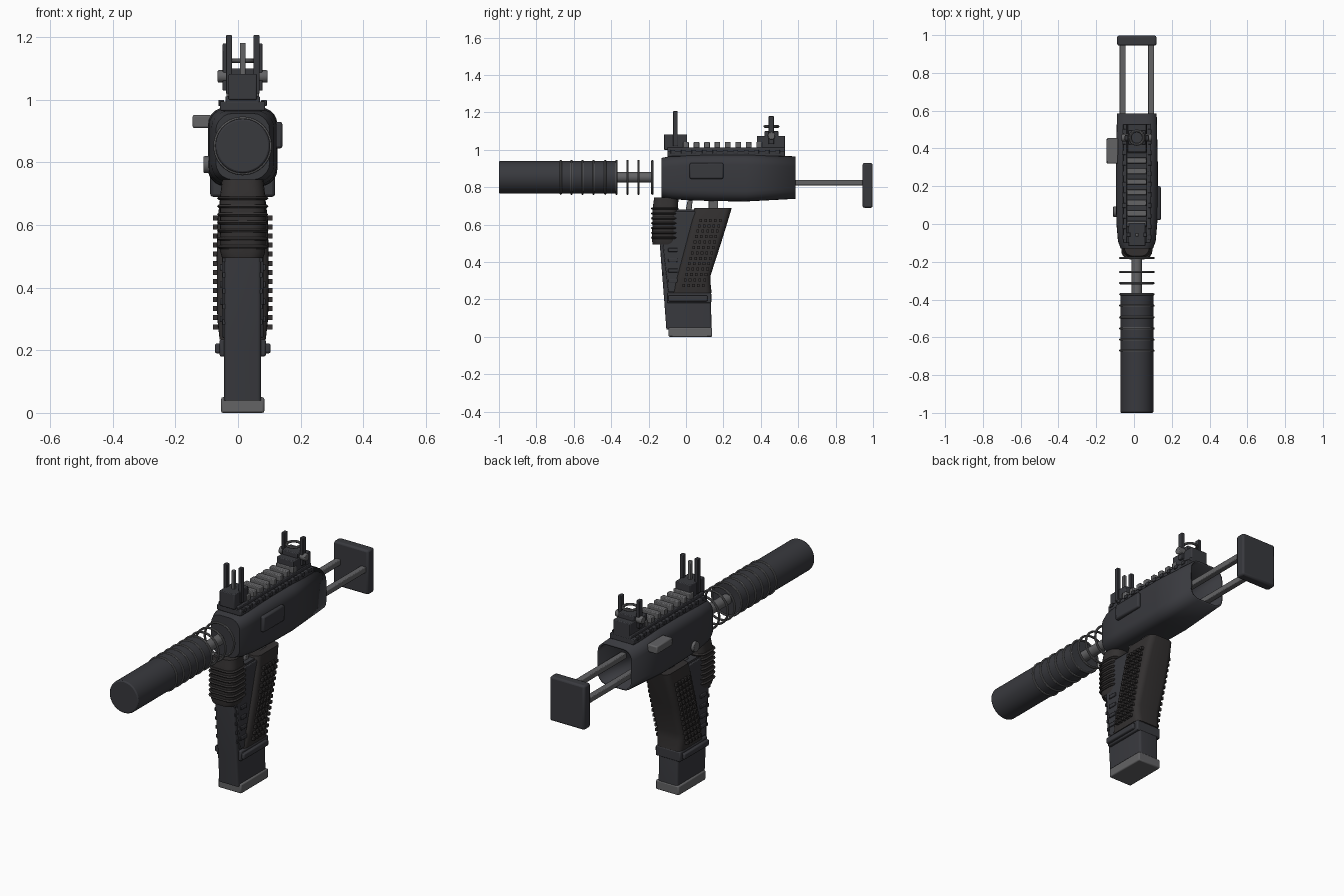
import bpy, bmesh, math
from mathutils import Matrix

if "Cube" in bpy.data.objects:
    bpy.data.objects.remove(bpy.data.objects["Cube"])

CX, BZ = 0.015, 0.853          # symmetry plane, barrel height


def material(name, c):
    m = bpy.data.materials.new(name)
    m.diffuse_color = (*c, 1)
    m.use_nodes = True
    m.node_tree.nodes["Principled BSDF"].inputs["Base Color"].default_value = m.diffuse_color
    return m


BODY = material("charcoal", (0.04, 0.041, 0.048))
GRIP = material("grip_black", (0.033, 0.03, 0.03))
METAL = material("grey_metal", (0.125, 0.125, 0.13))


def finish(name, bm, mat, bevel=0.0):
    bmesh.ops.recalc_face_normals(bm, faces=bm.faces)
    me = bpy.data.meshes.new(name)
    bm.to_mesh(me)
    bm.free()
    me.materials.append(mat)
    ob = bpy.data.objects.new(name, me)
    bpy.context.collection.objects.link(ob)
    if bevel:
        b = ob.modifiers.new("bevel", 'BEVEL')
        b.width, b.segments, b.limit_method = bevel, 2, 'ANGLE'
    return ob


def add_box(bm, x0, x1, y0, y1, z0, z1):
    c = Matrix.Translation((CX + (x0 + x1) / 2, (y0 + y1) / 2, (z0 + z1) / 2))
    bmesh.ops.create_cube(bm, size=1, matrix=c @ Matrix.Diagonal((x1 - x0, y1 - y0, z1 - z0, 1)))


def boxes(name, items, mat, bevel=0.004):
    bm = bmesh.new()
    for it in items:
        add_box(bm, *it)
    return finish(name, bm, mat, bevel)


def cyl(name, axis, c, r, length, mat, bevel=0.0, n=32):
    bm = bmesh.new()
    rot = Matrix.Rotation(math.pi / 2, 4, 'Y' if axis == 'x' else 'X')
    bmesh.ops.create_cone(bm, cap_ends=True, segments=n, radius1=r, radius2=r, depth=length,
                          matrix=Matrix.Translation((CX + c[0], c[1], c[2])) @ rot)
    return finish(name, bm, mat, bevel)


def torus(name, loc, R, r, mat, upright=True):
    bpy.ops.mesh.primitive_torus_add(location=loc, major_radius=R, minor_radius=r, major_segments=40,
                                     minor_segments=8, rotation=(math.pi / 2 if upright else 0, 0, 0))
    ob = bpy.context.object
    ob.name = name
    ob.data.materials.append(mat)


def rounded(hw, a, b, r, seg=5):
    """Rounded rectangle: x within +-hw, second axis from a to b."""
    pts = []
    for i, (sx, v) in enumerate([(1, b - r), (-1, b - r), (-1, a + r), (1, a + r)]):
        for k in range(seg + 1):
            t = math.pi / 2 * (i + k / seg)
            pts.append((sx * (hw - r) + r * math.cos(t), v + r * math.sin(t)))
    return pts


def loft(name, axis, sections, r, mat, open_end=False):
    """Skin rounded sections (position, half width, low, high) along y or z."""
    bm = bmesh.new()
    rings = []
    for p, hw, a, b in sections:
        rings.append([bm.verts.new((CX + x, p, v) if axis == 'y' else (CX + x, v, p))
                      for x, v in rounded(hw, a, b, r)])
    n = len(rings[0])
    for A, B in zip(rings, rings[1:]):
        for i in range(n):
            bm.faces.new((A[i], A[(i + 1) % n], B[(i + 1) % n], B[i]))
    bm.faces.new(rings[0])
    if not open_end:
        bm.faces.new(rings[-1])
    return finish(name, bm, mat)


def prism(name, profile, hw, mat, bevel=0.004):
    """Side profile (y, z) extruded across x."""
    bm = bmesh.new()
    f = bm.faces.new([bm.verts.new((CX - hw, y, z)) for y, z in profile])
    ext = bmesh.ops.extrude_face_region(bm, geom=[f])
    bmesh.ops.translate(bm, vec=(2 * hw, 0, 0),
                        verts=[v for v in ext['geom'] if isinstance(v, bmesh.types.BMVert)])
    return finish(name, bm, mat, bevel)


# Receiver shell, open at the back
shell = loft("receiver", 'y', [(-0.13, .086, .745, .957), (-0.09, .1, .738, .965), (0, .108, .731, .972),
             (0.15, .111, .726, .976), (0.32, .111, .724, .976), (0.585, .105, .738, .965)], 0.055, BODY, True)
sol = shell.modifiers.new("wall", 'SOLIDIFY')
sol.thickness, sol.offset = 0.01, -1

# Receiver side details
boxes("ejection_cover", [(.1, .127, .02, .2, .845, .93)], BODY, .008)
boxes("charging_handle", [(-.16, -.1, .32, .455, .91, .952)], METAL, .006)
cyl("side_button", 'x', (-.112, .065, .793), .027, .026, METAL, .003)

# Barrel, suppressor and heat rings
cyl("barrel", 'y', (0, -.28, BZ), .028, .21, METAL)
cyl("suppressor", 'y', (0, -.685, BZ), .087, .63, BODY, .006, 48)
for i, y in enumerate([-.67, -.612, -.553, -.494, -.432, -.372, -.313, -.254, -.18]):
    torus(f"heat_ring_{i}", (CX, y, BZ), .088, .006, METAL)

# Folding stock: two rods and a butt plate
for s in (-1, 1):
    boxes(f"stock_rod_{s}", [(s * .076 - .016, s * .076 + .016, .4, .95, .81, .84)], METAL)
boxes("butt_plate", [(-.104, .104, .944, .998, .69, .93)], BODY, .01)

# Top rail with cross teeth
boxes("rail_base", [(-.072, .072, -.1, .53, .965, .995), (-.055, .055, -.1, .53, .99, 1.012)], BODY)
boxes("rail_teeth", [(-.052, .052, y - .015, y + .015, 1.0, 1.043)
                     for y in (.056 * i for i in range(8))], METAL)
boxes("rail_side_lugs", [(s * .068 - .009, s * .068 + .009, y - .012, y + .012, .98, 1.0)
                         for s in (-1, 1) for y in (.056 * i - .07 for i in range(11))], BODY, .002)

# Front sight: block, two ears, post
boxes("front_sight_base", [(-.045, .045, -.117, .005, 1.0, 1.083)], BODY)
boxes("front_sight_ears", [(s * .044 - .01, s * .044 + .01, -.069, -.045, 1.02, 1.207)
                           for s in (-1, 1)], BODY, .003)
boxes("front_sight_post", [(-.009, .009, -.066, -.048, 1.07, 1.182)], METAL, .003)

# Rear sight: block, ears, aperture ring, adjusting knobs
boxes("rear_sight_base", [(-.05, .05, .38, .53, 1.0, 1.075), (-.046, .046, .42, .495, 1.07, 1.1)], BODY)
boxes("rear_sight_ears", [(s * .055 - .009, s * .055 + .009, .442, .47, 1.03, 1.18)
                          for s in (-1, 1)], BODY, .003)
torus("rear_aperture", (CX, .457, 1.125), .036, .007, METAL, False)
cyl("rear_sight_knob", 'x', (0, .457, 1.075), .02, .16, METAL, .004, 20)

# Magazine and floor plate
loft("magazine", 'z', [(.04, .059, -.105, .137), (.2, .059, -.117, .133), (.49, .059, -.14, .1),
                       (.68, .055, -.135, .05)], .012, BODY)
boxes("magazine_floor", [(-.069, .069, -.093, .14, 0, .05)], METAL, .006)

# Magazine well with side ribs and edge studs
prism("magazine_well", [(-.095, .24), (-.125, .5), (-.06, .67), (.06, .67), (.06, .24)], .066, BODY)
boxes("well_ribs", [(s * .066 - .007, s * .066 + .007, -.095, -.045, z, z + .02)
                    for s in (-1, 1) for z in (.29, .345, .4, .455)], BODY, .003)
boxes("magazine_studs", [(s * .06 - .004, s * .06 + .004, y - .006, y + .006, z - .008, z + .008)
                         for s in (-1, 1) for y, z in ((-.112 - .02 * i / 4, .29 + .05 * i) for i in range(5))],
      BODY, 0)

# Slanted pistol grip
loft("pistol_grip", 'z', [(.235, .074, -.075, .137), (.29, .08, -.06, .131), (.33, .082, -.049, .132),
                          (.5, .083, -.003, .187), (.62, .08, .027, .224), (.69, .072, .045, .245)],
     .032, GRIP)

# Grip studs along the slant
studs = []
for i in range(13):
    z = .275 + .029 * i
    front = -.063 + (z - .24) * .26
    for k in range(5):
        y = front + .042 + .026 * k
        studs += [(s * .085 - .01, s * .085 + .01, y - .007, y + .007, z - .008, z + .008) for s in (-1, 1)]
boxes("grip_studs", studs, GRIP, 0)

# Lower bands of the grip
boxes("grip_band", [(-.089, .089, -.095, .115, .19, .222), (-.074, .074, -.1, .135, .18, .235)], BODY, .006)

# Ribbed fore grip
loft("fore_grip", 'z', [(.495, .066, -.178, -.05), (.515, .072, -.182, -.045), (.69, .073, -.178, -.042),
                        (.71, .07, -.175, -.042), (.745, .066, -.17, -.04)], .045, GRIP)
for i in range(7):
    z = .53 + .026 * i
    loft(f"fore_grip_rib_{i}", 'z', [(z - .006, .076, -.183, -.042), (z, .082, -.187, -.04),
                                     (z + .006, .076, -.183, -.042)], .045, GRIP)

# Trigger and rear link under the receiver
prism("trigger", [(-.005, .66), (.028, .66), (.036, .74), (.01, .74)], .03, METAL)
boxes("rear_link", [(-.035, .035, .12, .172, .67, .74)], METAL)

# Smooth shading with crisp edges
bpy.ops.object.select_all(action='SELECT')
bpy.context.view_layer.objects.active = shell
bpy.ops.object.shade_smooth_by_angle(angle=math.radians(35))
